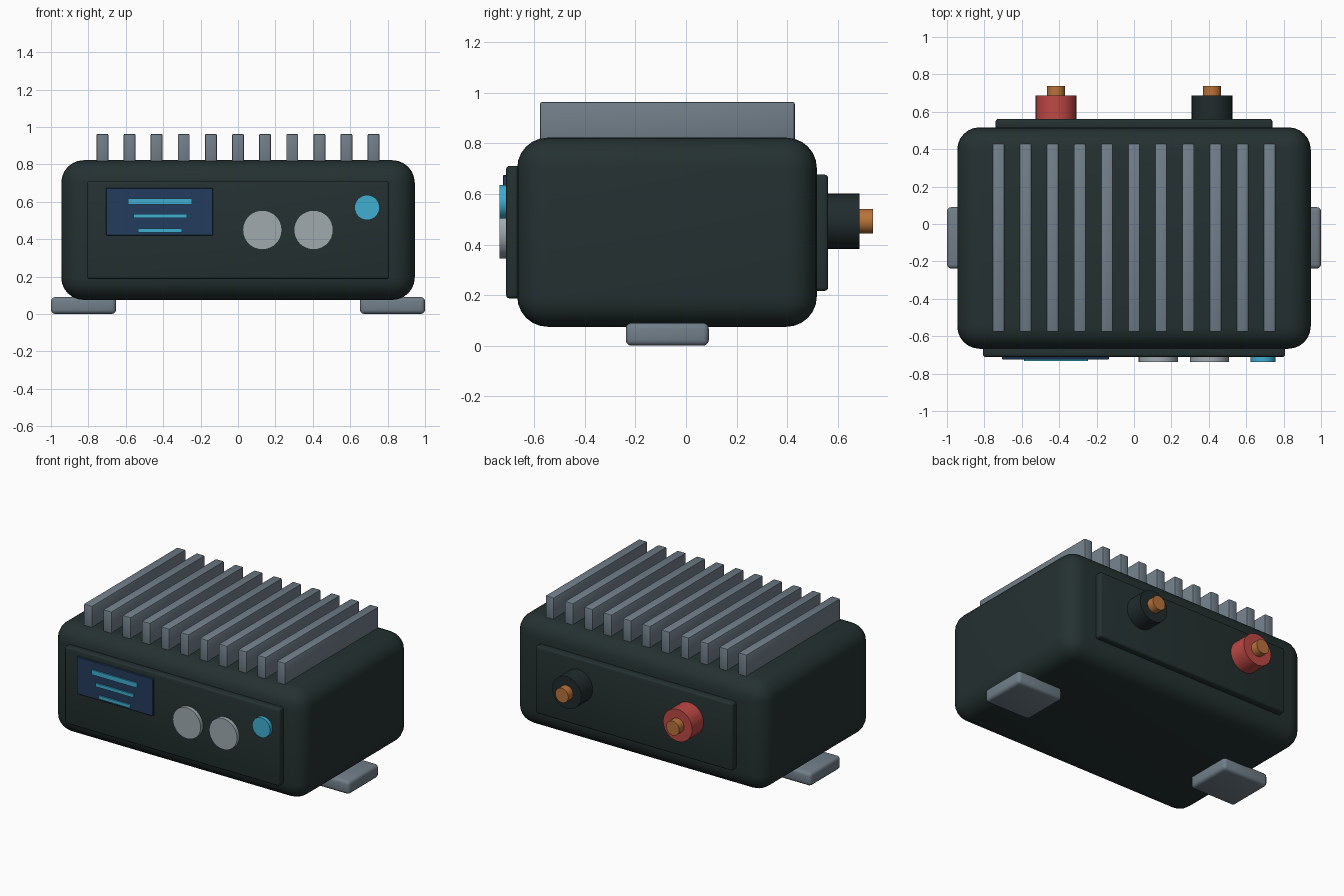
import bpy
import math

cube = bpy.data.objects.get("Cube")
if cube:
    bpy.data.objects.remove(cube, do_unlink=True)


def material(name, r, g, b):
    mat = bpy.data.materials.new(name)
    mat.use_nodes = True
    mat.diffuse_color = (r, g, b, 1)
    mat.node_tree.nodes["Principled BSDF"].inputs["Base Color"].default_value = (r, g, b, 1)
    return mat


dark = material("dark casing", 0.018, 0.030, 0.030)
metal = material("grey metal", 0.165, 0.21, 0.25)
silver = material("light silver", 0.35, 0.40, 0.43)
navy = material("navy screen", 0.017, 0.045, 0.11)
cyan = material("cyan glow", 0.05, 0.42, 0.63)
red = material("red plastic", 0.51, 0.065, 0.058)
black = material("black plastic", 0.015, 0.024, 0.026)
copper = material("copper", 0.48, 0.17, 0.042)


def finish(obj, name, mat, bevel, segments):
    obj.name = name
    obj.data.materials.append(mat)
    if bevel:
        mod = obj.modifiers.new("rounded edges", 'BEVEL')
        mod.width = bevel
        mod.segments = segments
        mod.limit_method = 'ANGLE'
        bpy.ops.object.modifier_apply(modifier=mod.name)
    bpy.ops.object.shade_smooth_by_angle(angle=math.radians(35))
    return obj


def box(name, mat, xs, ys, zs, bevel=0, segments=3):
    """Box spanning the given (low, high) ranges."""
    spans = (xs, ys, zs)
    bpy.ops.mesh.primitive_cube_add(size=1, location=[sum(s) / 2 for s in spans])
    obj = bpy.context.object
    obj.scale = [s[1] - s[0] for s in spans]
    bpy.ops.object.transform_apply(location=False, rotation=False, scale=True)
    return finish(obj, name, mat, bevel, segments)


def disc(name, mat, x, z, radius, ys, bevel=0):
    """Cylinder lying along y between the given ends."""
    bpy.ops.mesh.primitive_cylinder_add(
        vertices=32, radius=radius, depth=ys[1] - ys[0],
        location=(x, sum(ys) / 2, z), rotation=(math.pi / 2, 0, 0))
    return finish(bpy.context.object, name, mat, bevel, 2)


# Rounded housing with front and back plates
box("housing", dark, (-0.945, 0.945), (-0.667, 0.517), (0.075, 0.822), 0.12, 6)
box("front_panel", dark, (-0.808, 0.808), (-0.711, -0.65), (0.187, 0.711), 0.014)
box("back_panel", dark, (-0.74, 0.74), (0.50, 0.562), (0.217, 0.676), 0.014)

# Row of cooling fins
for i in range(11):
    x = (i - 5) * 0.145
    box(f"cooling_fin_{i + 1}", metal, (x - 0.032, x + 0.032), (-0.577, 0.43), (0.79, 0.963), 0.008, 2)

# Mounting feet
for side, name in ((-1, "right_foot"), (1, "left_foot")):
    x = side * 0.826
    box(name, metal, (x - 0.174, x + 0.174), (-0.238, 0.09), (0, 0.09), 0.022)

# Display with readout lines
box("screen", navy, (-0.706, -0.134), (-0.724, -0.70), (0.42, 0.674), 0.003, 1)
for i, (z, width, height) in enumerate(((0.602, 0.34, 0.032), (0.524, 0.286, 0.023), (0.446, 0.235, 0.023))):
    box(f"readout_line_{i + 1}", cyan, (-0.417 - width / 2, -0.417 + width / 2),
        (-0.733, -0.724), (z - height / 2, z + height / 2))

# Front sockets and power button
for i, x in enumerate((0.13, 0.404)):
    disc(f"socket_{i + 1}", silver, x, 0.449, 0.105, (-0.737, -0.70))
disc("power_button", cyan, 0.69, 0.569, 0.067, (-0.737, -0.70))

# Rear terminals with copper studs
for side, name, mat in ((-1, "red_terminal", red), (1, "black_terminal", black)):
    disc(name, mat, side * 0.417, 0.492, 0.109, (0.54, 0.686))
    disc(name + "_stud", copper, side * 0.417, 0.492, 0.049, (0.66, 0.738))
